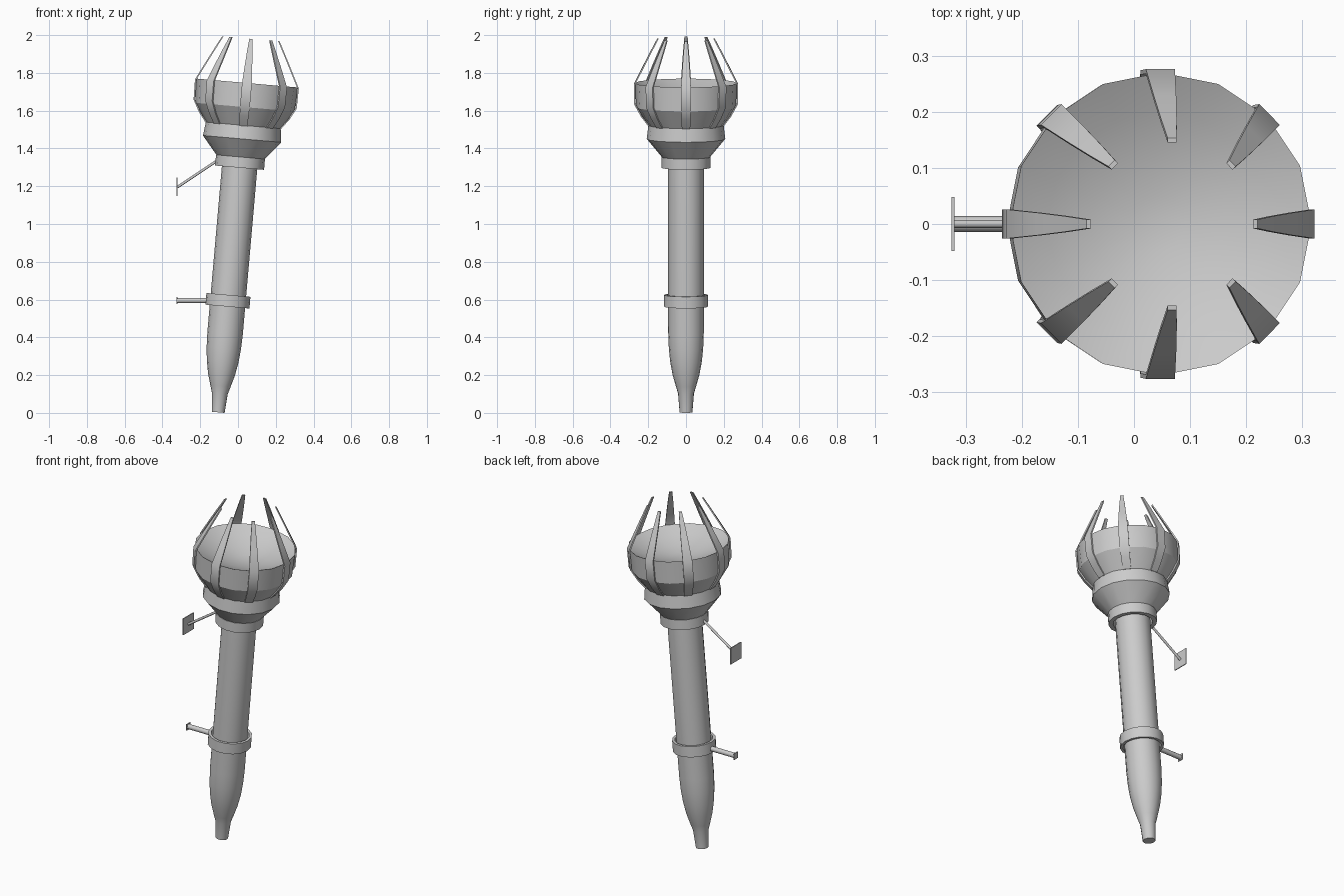
import bpy, bmesh, math
from mathutils import Matrix, Vector

cube = bpy.data.objects.get("Cube")
if cube:
    bpy.data.objects.remove(cube, do_unlink=True)

# Single grey material
GREY = (0.6, 0.6, 0.6, 1)
mat = bpy.data.materials.new("plain grey")
mat.use_nodes = True
mat.diffuse_color = GREY
mat.node_tree.nodes["Principled BSDF"].inputs["Base Color"].default_value = GREY

# The whole torch leans towards +x
LEAN = Matrix.Translation((-0.105, 0, 0.003)) @ Matrix.Rotation(math.radians(5), 4, 'Y')


def finish(name, bm, matrix=None, angle=30):
    bmesh.ops.recalc_face_normals(bm, faces=bm.faces)
    if matrix:
        bm.transform(matrix)
    me = bpy.data.meshes.new(name)
    bm.to_mesh(me)
    bm.free()
    ob = bpy.data.objects.new(name, me)
    me.materials.append(mat)
    bpy.context.collection.objects.link(ob)
    bpy.ops.object.select_all(action='DESELECT')
    bpy.context.view_layer.objects.active = ob
    ob.select_set(True)
    bpy.ops.object.shade_smooth_by_angle(angle=math.radians(angle))
    return ob


def lathe(name, profile, closed=False, sides=16):
    """Spin (radius, height) points around the leaning axis."""
    bm = bmesh.new()
    vs = [bm.verts.new((r, 0, s)) for r, s in profile]
    pairs = list(zip(vs, vs[1:])) + ([(vs[-1], vs[0])] if closed else [])
    edges = [bm.edges.new(p) for p in pairs]
    bmesh.ops.spin(bm, geom=vs + edges, axis=(0, 0, 1), cent=(0, 0, 0),
                   angle=math.tau, steps=sides, use_duplicate=False)
    bmesh.ops.remove_doubles(bm, verts=bm.verts, dist=1e-4)
    return finish(name, bm, LEAN)


def ring(name, inner, outer, low, high):
    lathe(name, [(inner, low), (outer, low), (outer, high), (inner, high)], closed=True)


def rod(name, start, end, radius):
    a, b = Vector(start), Vector(end)
    bm = bmesh.new()
    bmesh.ops.create_cone(bm, cap_ends=True, segments=12, radius1=radius,
                          radius2=radius, depth=(b - a).length)
    turn = (b - a).to_track_quat('Z', 'Y').to_matrix().to_4x4()
    finish(name, bm, Matrix.Translation((a + b) / 2) @ turn, 40)


def plate(name, centre, size):
    bm = bmesh.new()
    bmesh.ops.create_cube(bm, size=1)
    finish(name, bm, Matrix.Translation(centre) @ Matrix.Diagonal((*size, 1)))


# Handle with a tapered foot
lathe("handle", [(0, 0), (0.034, 0), (0.042, 0.1), (0.054, 0.14), (0.071, 0.2),
                 (0.084, 0.27), (0.091, 0.34), (0.094, 0.42), (0.094, 1.36), (0, 1.36)])

# Clamp rings
ring("lower_ring", 0.102, 0.117, 0.562, 0.624)
ring("upper_ring", 0.105, 0.130, 1.300, 1.357)

# Bowl with a shallow dished top
lathe("bowl", [(0, 1.35), (0.122, 1.35), (0.208, 1.453), (0.199, 1.525),
               (0.264, 1.622), (0.270, 1.75), (0.20, 1.715), (0.12, 1.688),
               (0.05, 1.674), (0, 1.671)])

# Eight curved blades around the bowl: radius, height, half width
BLADE = [(0.200, 1.522, 0.022), (0.240, 1.575, 0.024), (0.274, 1.638, 0.026),
         (0.276, 1.745, 0.026), (0.228, 1.84, 0.020), (0.187, 1.92, 0.014),
         (0.153, 1.985, 0.008)]
THICK = 0.008
for i in range(8):
    bm = bmesh.new()
    loops = [[bm.verts.new(p) for p in ((r, -w, s), (r, w, s),
                                        (r - THICK, w, s), (r - THICK, -w, s))]
             for r, s, w in BLADE]
    for a, b in zip(loops, loops[1:]):
        for k in range(4):
            n = (k + 1) % 4
            bm.faces.new((a[k], a[n], b[n], b[k]))
    bm.faces.new(loops[0])
    bm.faces.new(loops[-1])
    finish(f"blade_{i + 1}", bm, LEAN @ Matrix.Rotation(i * math.tau / 8, 4, 'Z'), 40)

# Wall brackets on the -x side
rod("upper_bracket_rod", (-0.10, 0, 1.342), (-0.321, 0, 1.195), 0.007)
plate("upper_bracket_plate", (-0.3225, 0, 1.197), (0.005, 0.096, 0.096))
rod("lower_bracket_rod", (-0.155, 0, 0.595), (-0.321, 0, 0.595), 0.014)
plate("lower_bracket_plate", (-0.3225, 0, 0.595), (0.005, 0.036, 0.036))
